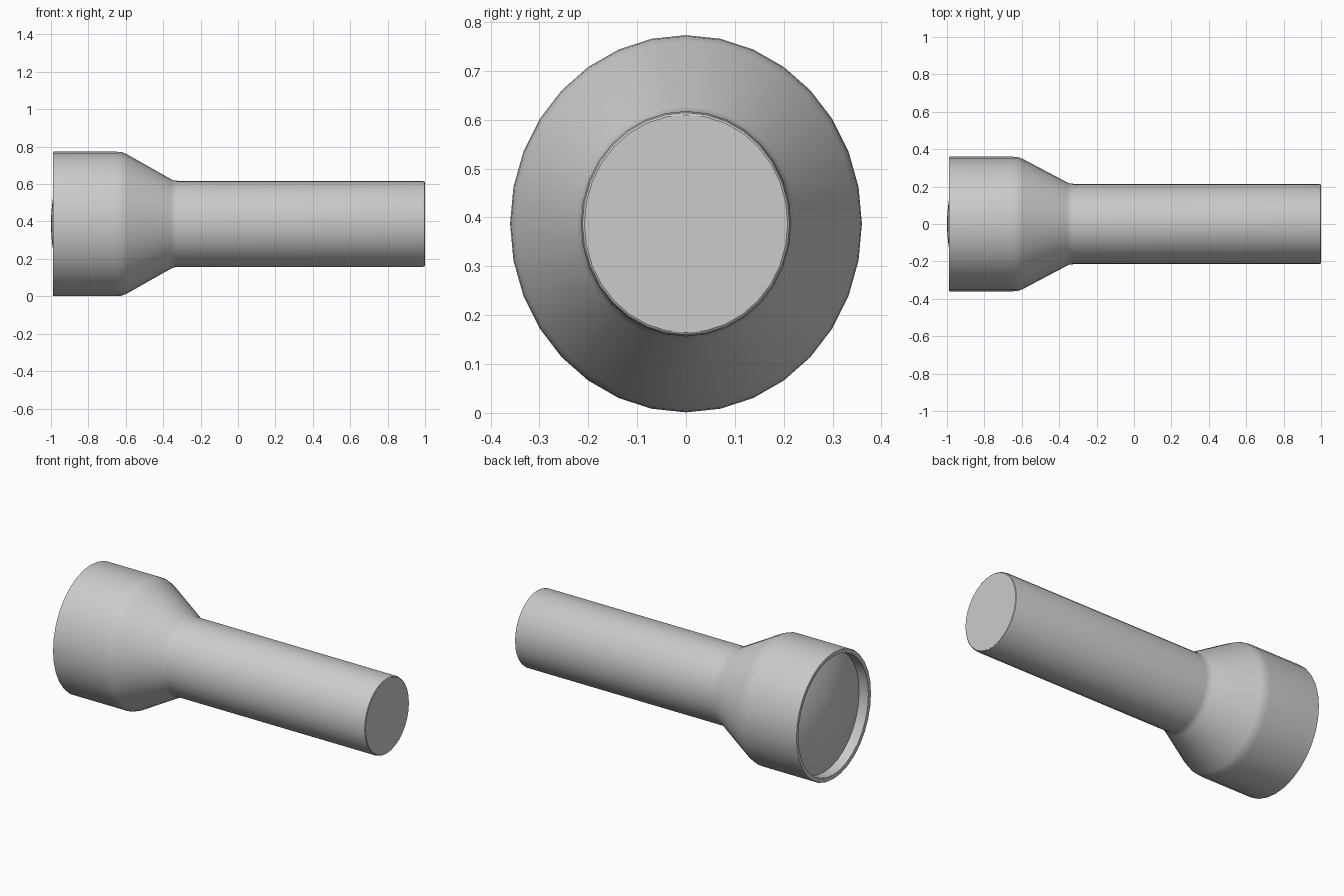
import bpy, bmesh, math

if "Cube" in bpy.data.objects:
    bpy.data.objects.remove(bpy.data.objects["Cube"])

SEGMENTS = 32
CENTER_Z = 0.387
Z_STRETCH = 1.072  # cross-section is slightly taller than wide


def lathe(name, profile, angle=30):
    """Revolve (x, radius) points around the x axis; radius 0 makes a pole."""
    bm = bmesh.new()
    rings = []
    for x, r in profile:
        if r == 0:
            rings.append([bm.verts.new((x, 0, CENTER_Z))])
            continue
        ring = []
        for i in range(SEGMENTS):
            a = 2 * math.pi * i / SEGMENTS
            ring.append(bm.verts.new((x, r * math.cos(a),
                                      CENTER_Z + r * Z_STRETCH * math.sin(a))))
        rings.append(ring)
    for a, b in zip(rings, rings[1:]):
        for i in range(SEGMENTS):
            j = (i + 1) % SEGMENTS
            corners = [a[i % len(a)], a[j % len(a)], b[j % len(b)], b[i % len(b)]]
            bm.faces.new(list(dict.fromkeys(corners)))
    # cap an open flat end
    if len(rings[-1]) > 1 and profile[-1][0] > 0:
        bm.faces.new(rings[-1])
    bmesh.ops.recalc_face_normals(bm, faces=bm.faces)
    mesh = bpy.data.meshes.new(name)
    bm.to_mesh(mesh)
    bm.free()
    obj = bpy.data.objects.new(name, mesh)
    bpy.context.collection.objects.link(obj)
    bpy.ops.object.select_all(action='DESELECT')
    obj.select_set(True)
    bpy.context.view_layer.objects.active = obj
    bpy.ops.object.shade_smooth_by_angle(angle=math.radians(angle))
    return obj


# Torch body: inner rim wall, head, cone, handle and flat end
lathe("torch_body", [
    (-0.925, 0.335), (-0.988, 0.335), (-0.99, 0.357), (-0.985, 0.36),
    (-0.65, 0.36), (-0.62, 0.358), (-0.595, 0.348),
    (-0.36, 0.224), (-0.345, 0.217), (-0.325, 0.215),
    (0.985, 0.215), (0.997, 0.212), (1.0, 0.208),
])

# Domed lens recessed in the head
R = 0.8
lens = []
for k in range(7):
    r = 0.335 * k / 6
    lens.append((-1.0 + R - math.sqrt(R * R - r * r), r))
lathe("lens", lens)
